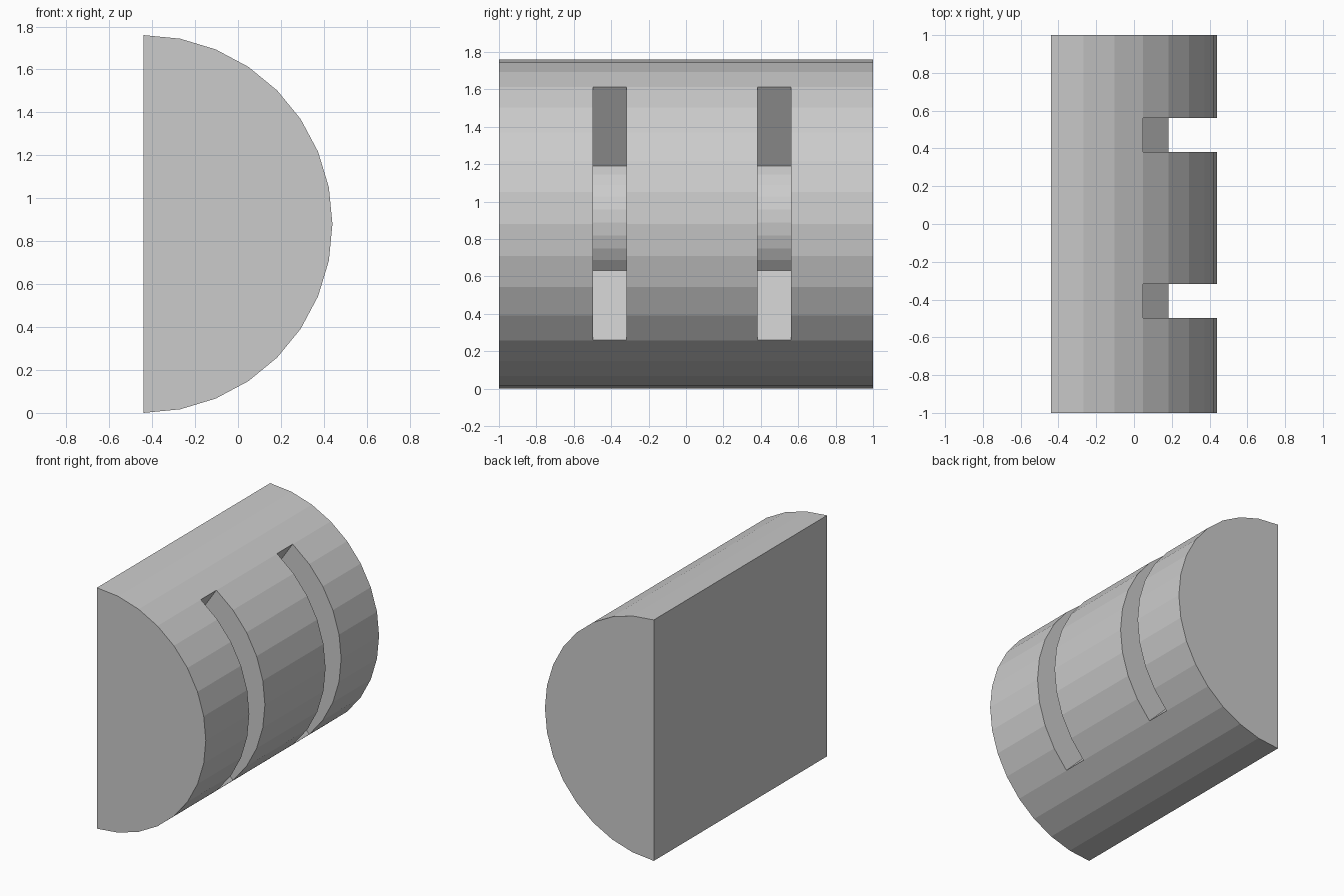
import bpy, bmesh
from math import sin, cos, pi

if "Cube" in bpy.data.objects:
    bpy.data.objects.remove(bpy.data.objects["Cube"])

R = 0.88          # outer radius
X0 = -R / 2       # flat back plane
STEP = pi / 16    # 16 sides over the half circle


def arc(radius, first, last, zc=R):
    return [(X0 + radius * cos(i * STEP), zc + radius * sin(i * STEP))
            for i in range(first, last + 1)]


def prism(name, profile, y0, y1):
    """Extrude an x-z profile along y."""
    bm = bmesh.new()
    face = bm.faces.new([bm.verts.new((x, y0, z)) for x, z in profile])
    ext = bmesh.ops.extrude_face_region(bm, geom=[face])
    moved = [v for v in ext["geom"] if isinstance(v, bmesh.types.BMVert)]
    bmesh.ops.translate(bm, verts=moved, vec=(0, y1 - y0, 0))
    bmesh.ops.recalc_face_normals(bm, faces=bm.faces)
    mesh = bpy.data.meshes.new(name)
    bm.to_mesh(mesh)
    bm.free()
    obj = bpy.data.objects.new(name, mesh)
    bpy.context.collection.objects.link(obj)
    return obj


# Half-round body
body = prism("half_round_body", arc(R, -8, 8), -1, 1)

# Two deep curved slots with radial end walls and a round inner floor
slot = arc(1.0, -4, 5) + arc(0.362, -4, 5, 0.888)[::-1]
cutters = []
for y0, y1 in ((-0.498, -0.318), (0.382, 0.562)):
    cutter = prism("slot_cutter", slot, y0, y1)
    cutter.hide_render = True
    mod = body.modifiers.new("slot", "BOOLEAN")
    mod.operation = "DIFFERENCE"
    mod.solver = "EXACT"
    mod.object = cutter
    cutters.append(cutter)

# Apply the cuts and remove the helpers
bpy.context.view_layer.objects.active = body
for mod in list(body.modifiers):
    bpy.ops.object.modifier_apply(modifier=mod.name)
for cutter in cutters:
    bpy.data.objects.remove(cutter)
